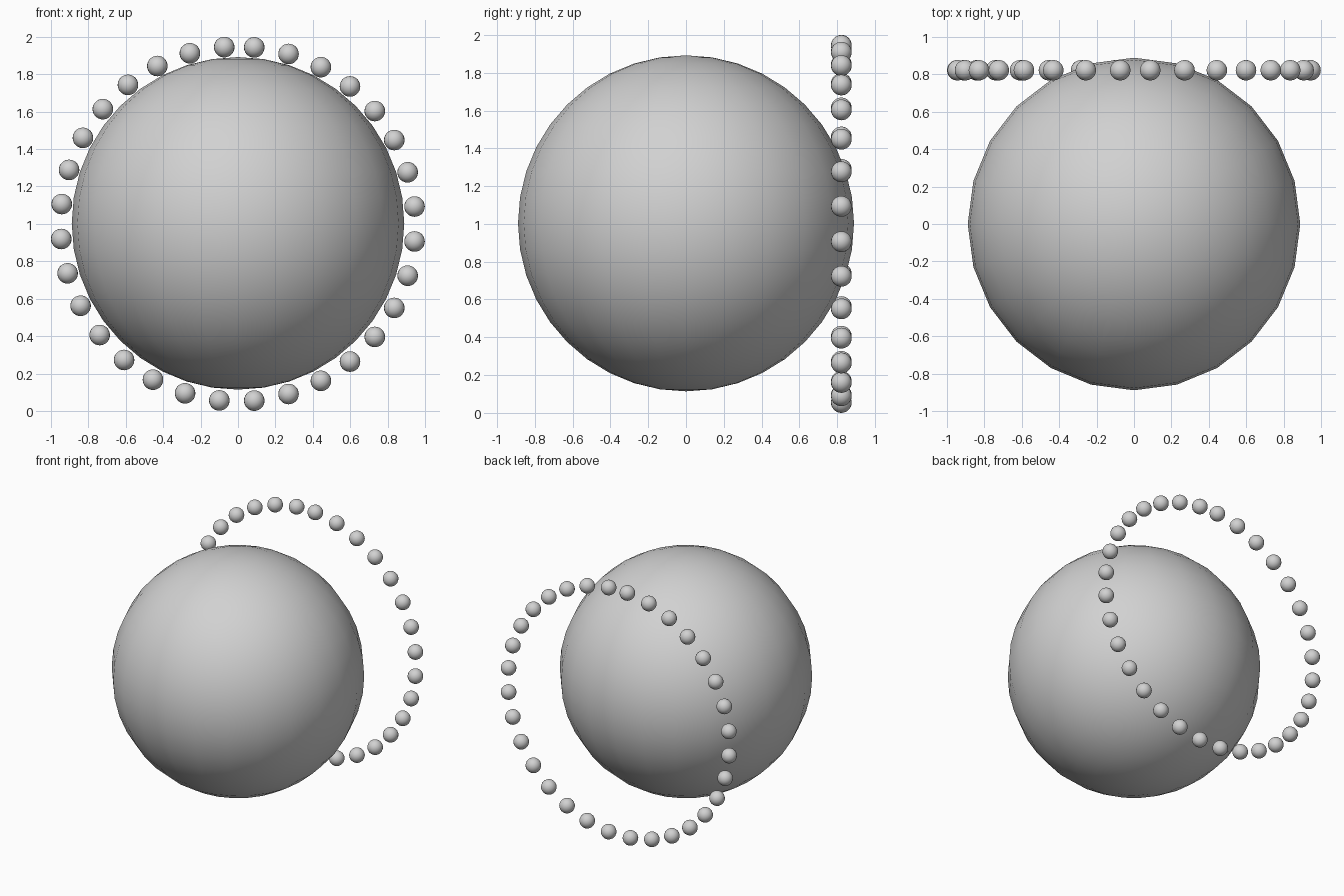
import bpy
import math

if "Cube" in bpy.data.objects:
    bpy.data.objects.remove(bpy.data.objects["Cube"])

BALL_RADIUS = 0.889
RING_RADIUS = 0.9484
BEAD_RADIUS = 0.055
BEAD_COUNT = 32
BEAD_STEP = math.radians(11.3)    # leaves a slightly narrower gap at the top
BEAD_START = math.radians(84.75)

grey = bpy.data.materials.new("light_grey")
grey.diffuse_color = (0.64, 0.64, 0.64, 1.0)
grey.use_nodes = True
grey.node_tree.nodes["Principled BSDF"].inputs["Base Color"].default_value = grey.diffuse_color


def ball(name, radius, location, segments, rings):
    """Smooth-shaded sphere."""
    bpy.ops.mesh.primitive_uv_sphere_add(
        segments=segments, ring_count=rings, radius=radius, location=location)
    obj = bpy.context.object
    obj.name = name
    obj.data.materials.append(grey)
    bpy.ops.object.shade_smooth()
    return obj


# Large central ball
ball("large_ball", BALL_RADIUS, (0, 0, 1.003), 24, 20)

# Upright ring of beads behind the ball, sharing one mesh
first = None
for i in range(BEAD_COUNT):
    a = BEAD_START - i * BEAD_STEP
    spot = (RING_RADIUS * math.cos(a), 0.822, 0.9995 + RING_RADIUS * math.sin(a))
    if first is None:
        first = ball("bead_01", BEAD_RADIUS, spot, 20, 14)
    else:
        bead = first.copy()
        bead.name = f"bead_{i + 1:02d}"
        bead.location = spot
        bpy.context.collection.objects.link(bead)
